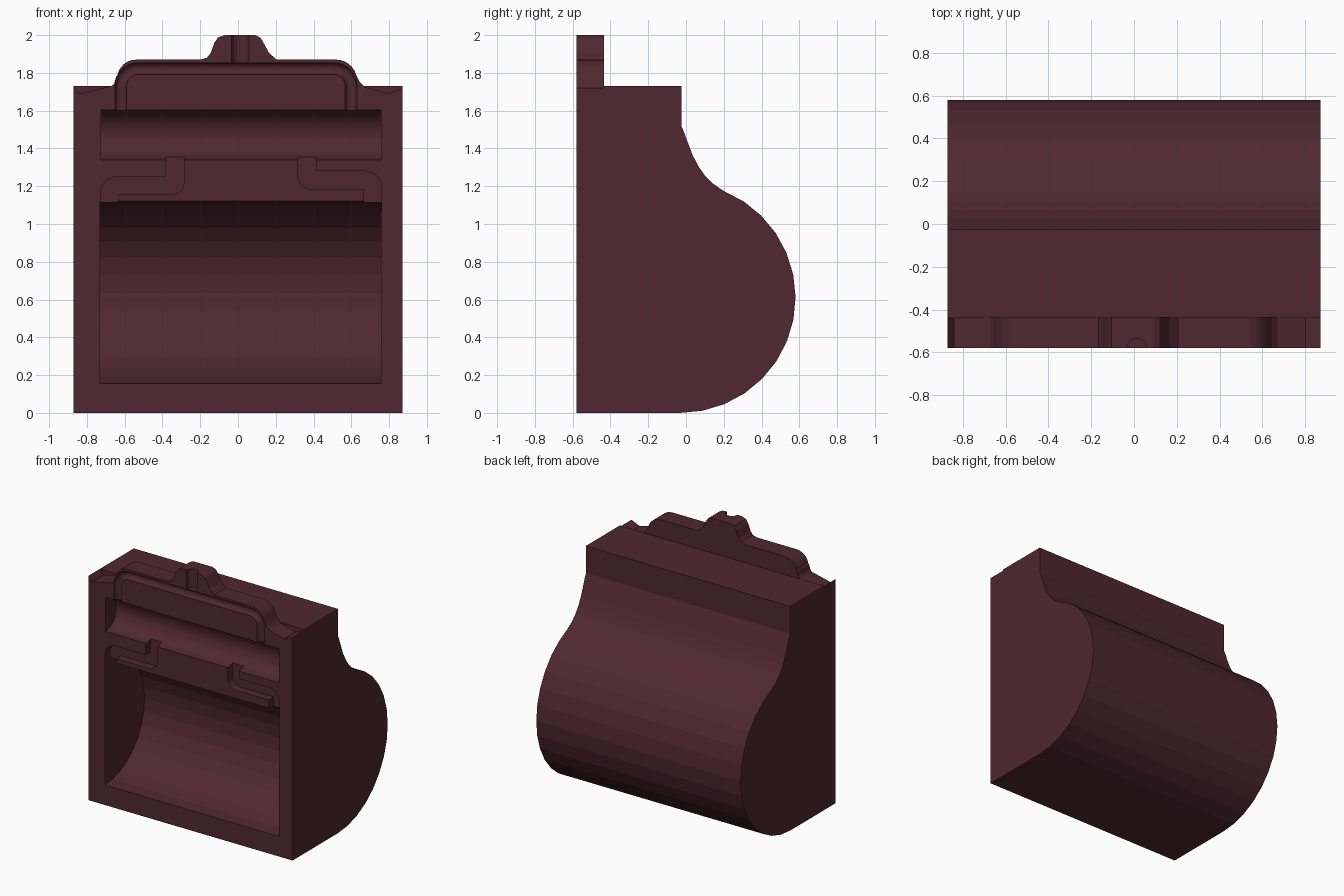
import bpy, bmesh
from math import sin, cos, pi, radians
from mathutils import Vector

cube = bpy.data.objects.get("Cube")
if cube:
    bpy.data.objects.remove(cube, do_unlink=True)

maroon = bpy.data.materials.new("dark maroon")
maroon.use_nodes = True
maroon.diffuse_color = (0.08, 0.02, 0.032, 1)
maroon.node_tree.nodes["Principled BSDF"].inputs["Base Color"].default_value = (0.08, 0.02, 0.032, 1)

FRONT = -0.58
LEFT, RIGHT = -0.872, 0.872


def finish(name, bm):
    bmesh.ops.recalc_face_normals(bm, faces=bm.faces)
    mesh = bpy.data.meshes.new(name)
    bm.to_mesh(mesh)
    bm.free()
    mesh.materials.append(maroon)
    ob = bpy.data.objects.new(name, mesh)
    bpy.context.scene.collection.objects.link(ob)
    return ob


def loft(name, rings):
    """Closed skin through equal rings of points, capped at both ends."""
    bm = bmesh.new()
    loops = [[bm.verts.new(p) for p in ring] for ring in rings]
    n = len(loops[0])
    for a, b in zip(loops, loops[1:]):
        for i in range(n):
            j = (i + 1) % n
            bm.faces.new((a[i], a[j], b[j], b[i]))
    bm.faces.new(loops[0])
    bm.faces.new(loops[-1])
    return finish(name, bm)


def along_x(name, pts, x0, x1):
    return loft(name, [[(x, y, z) for y, z in pts] for x in (x0, x1)])


def along_y(name, pts, y0, y1):
    return loft(name, [[(x, y, z) for x, z in pts] for y in (y0, y1)])


def arc(cx, cy, r, a0, a1, n):
    return [(cx + r * cos(radians(a0 + (a1 - a0) * i / n)),
             cy + r * sin(radians(a0 + (a1 - a0) * i / n))) for i in range(n + 1)]


def tube(name, path, r, sides=16):
    """Round bar following a path in the front plane."""
    pts = [Vector((x, FRONT, z)) for x, z in path]
    rings = []
    for i, p in enumerate(pts):
        d1 = (p - pts[max(i - 1, 0)]).normalized()
        d2 = (pts[min(i + 1, len(pts) - 1)] - p).normalized()
        t = (d1 + d2).normalized()
        side = Vector((t.z, 0, -t.x))
        rings.append([p + side * r * cos(2 * pi * k / sides) + Vector((0, r * sin(2 * pi * k / sides), 0))
                      for k in range(sides)])
    return loft(name, rings)


def combine(target, tool, operation):
    mod = target.modifiers.new("combine", 'BOOLEAN')
    mod.object, mod.operation, mod.solver = tool, operation, 'EXACT'
    bpy.context.view_layer.update()
    graph = bpy.context.evaluated_depsgraph_get()
    mesh = bpy.data.meshes.new_from_object(target.evaluated_get(graph))
    target.modifiers.clear()
    target.data = mesh
    bpy.data.objects.remove(tool, do_unlink=True)


# Main block: round belly, hollow neck, square top
profile = [(-0.44, 0)] + arc(-0.03, 0.61, 0.61, -90, 68, 14)
profile += [(0.145, 1.212), (0.10, 1.257), (0.065, 1.307), (0.035, 1.365),
            (0.01, 1.43), (-0.01, 1.485), (-0.025, 1.52), (-0.025, 1.73), (-0.44, 1.73)]
body = along_x("mold_body", profile, LEFT, RIGHT)

# Front plate with the raised outline along its top
outline = [(LEFT, 0), (LEFT, 1.73), (-0.84, 1.69), (-0.75, 1.712), (-0.67, 1.73)]
outline += [(-0.655, 1.745), (-0.645, 1.78)] + arc(-0.54, 1.77, 0.10, 170, 90, 6)
outline += [(-0.2, 1.87), (-0.165, 1.88), (-0.145, 1.905), (-0.125, 1.96), (-0.105, 1.988), (-0.07, 2.0)]
outline += [(0.09, 2.0), (0.12, 1.985), (0.14, 1.95), (0.165, 1.905), (0.205, 1.87)]
outline += arc(0.52, 1.76, 0.11, 90, 15, 6)
outline += [(0.645, 1.75), (0.67, 1.725), (0.80, 1.69), (RIGHT, 1.72), (RIGHT, 0)]
combine(body, along_y("front_plate", outline, FRONT, -0.435), 'UNION')

# Two half-round hollows
X0, X1 = -0.73, 0.757
combine(body, along_x("lower_hollow", arc(FRONT, 0.638, 0.483, 0, 360, 32)[:-1], X0, X1), 'DIFFERENCE')
combine(body, along_x("upper_hollow", arc(FRONT, 1.472, 0.132, 0, 360, 64)[:-1], X0 + 0.004, X1), 'DIFFERENCE')

# Flat stepped channels joining the hollows
step = [(-0.635, 1.06), (-0.635, 1.155)] + arc(-0.355, 1.225, 0.07, -90, 0, 6)
step += [(-0.285, 1.40), (-0.382, 1.40), (-0.382, 1.25)] + arc(-0.64, 1.162, 0.088, 90, 180, 6) + [(-0.728, 1.06)]
mirrored = [(0.032 - x, z + (0.03 if 1.1 < z < 1.35 else 0)) for x, z in step]
for name, pts in (("right_channel", step), ("left_channel", mirrored)):
    combine(body, along_y(name, pts, FRONT - 0.1, FRONT + 0.06), 'DIFFERENCE')

# Round handle groove over the upper hollow, and the pour hole
path = [(-0.62, 1.57)] + arc(-0.53, 1.732, 0.09, 180, 90, 8) + arc(0.508, 1.732, 0.09, 90, 0, 8) + [(0.598, 1.57)]
combine(body, tube("handle_groove", path, 0.031), 'DIFFERENCE')
combine(body, tube("pour_hole", [(0.012, 1.855), (0.012, 2.1)], 0.046), 'DIFFERENCE')
